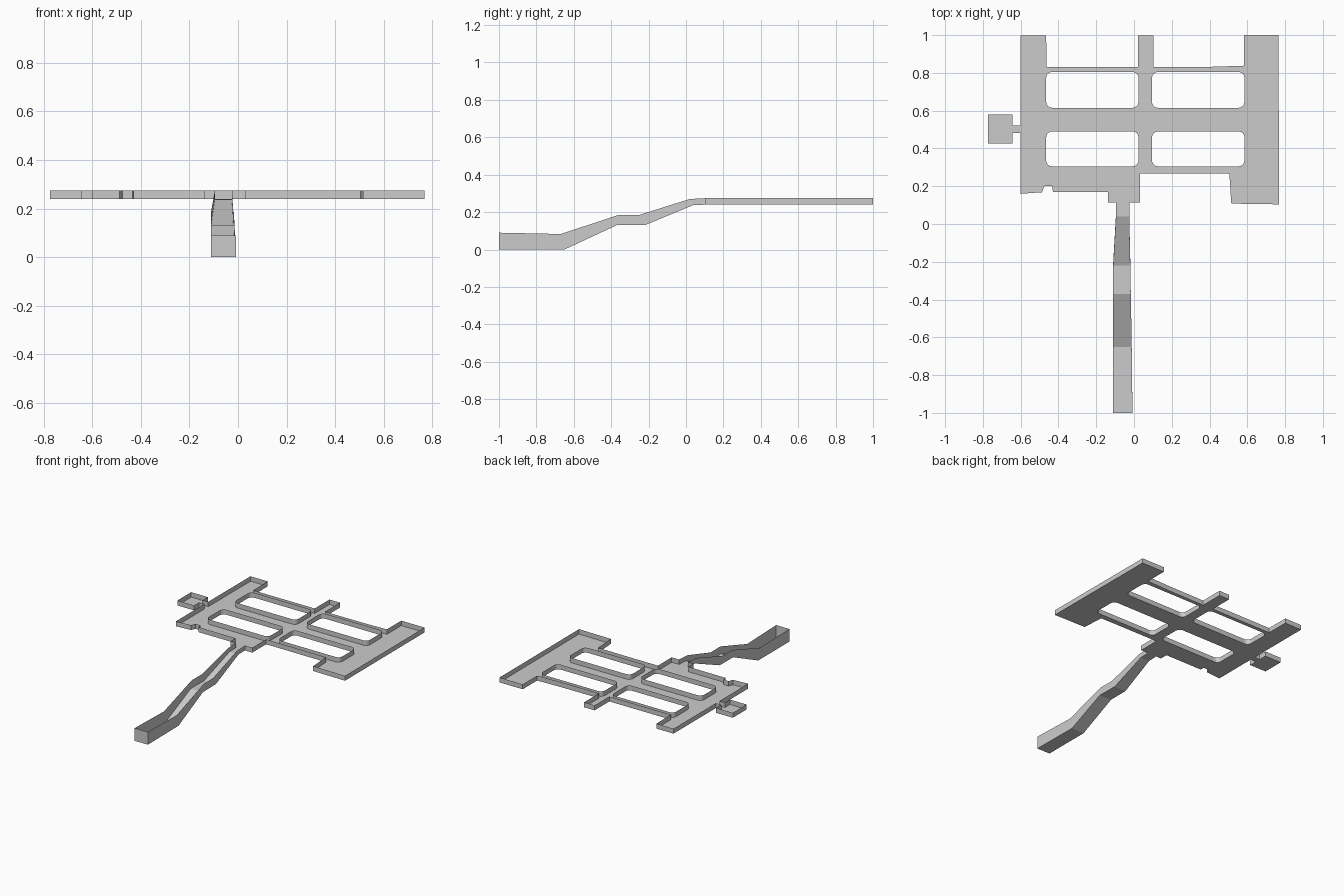
import bpy, bmesh
from math import cos, sin, pi

if "Cube" in bpy.data.objects:
    bpy.data.objects.remove(bpy.data.objects["Cube"])

FLOOR, RIM = 0.24, 0.275


def finish(bm, name):
    # floor faces down, walls face outwards
    bmesh.ops.recalc_face_normals(bm, faces=bm.faces)
    if sum(f.normal.z * f.calc_area() for f in bm.faces) > 0:
        bmesh.ops.reverse_faces(bm, faces=bm.faces)
    mesh = bpy.data.meshes.new(name)
    bm.to_mesh(mesh)
    bm.free()
    bpy.context.collection.objects.link(bpy.data.objects.new(name, mesh))


def rounded_rect(x0, x1, y0, y1, r=0.032, n=4):
    corners = [(x1 - r, y1 - r), (x0 + r, y1 - r), (x0 + r, y0 + r), (x1 - r, y0 + r)]
    return [(cx + r * cos((q + i / n) * pi / 2), cy + r * sin((q + i / n) * pi / 2))
            for q, (cx, cy) in enumerate(corners) for i in range(n + 1)]


# Tray outline; the first edge is the open mouth of the chute
outline = [(-0.095, 0.113), (-0.025, 0.113), (0.033, 0.113), (0.033, 0.268),
           (0.505, 0.266), (0.515, 0.108), (0.768, 0.104), (0.765, 1.0),
           (0.583, 1.0), (0.583, 0.838), (0.40, 0.832), (0.102, 0.83),
           (0.102, 0.998), (0.02, 0.998), (0.02, 0.832), (-0.463, 0.832),
           (-0.465, 0.997), (-0.60, 0.997), (-0.60, 0.522), (-0.643, 0.522),
           (-0.643, 0.58), (-0.774, 0.58), (-0.774, 0.425), (-0.643, 0.425),
           (-0.643, 0.482), (-0.60, 0.482), (-0.60, 0.16), (-0.487, 0.168),
           (-0.475, 0.20), (-0.434, 0.20), (-0.429, 0.17), (-0.137, 0.17),
           (-0.137, 0.113)]
windows = [rounded_rect(x0, x1, y0, y1)
           for x0, x1 in ((-0.465, 0.024), (0.095, 0.585))
           for y0, y1 in ((0.305, 0.49), (0.615, 0.805))]

# Tray: floor with four windows, thin rim round every edge
bm = bmesh.new()
edges = []
for loop in [outline] + windows:
    vs = [bm.verts.new((x, y, FLOOR)) for x, y in loop]
    edges += [bm.edges.new((a, b)) for a, b in zip(vs, vs[1:] + vs[:1])]
mouth = edges[0]
bmesh.ops.triangle_fill(bm, edges=edges, use_beauty=True, use_dissolve=False,
                        normal=(0, 0, -1))
walls = bmesh.ops.extrude_edge_only(bm, edges=[e for e in edges if e != mouth])
for v in walls["geom"]:
    if isinstance(v, bmesh.types.BMVert):
        v.co.z = RIM
finish(bm, "tray")

# Chute stations: y and z of floor, y and z of rim, left x, right x
stations = [(-1.0, 0.0, -1.0, 0.09, -0.112, -0.008),
            (-0.65, 0.0, -0.67, 0.083, -0.112, -0.012),
            (-0.37, 0.13, -0.36, 0.185, -0.112, -0.017),
            (-0.22, 0.13, -0.25, 0.185, -0.111, -0.019),
            (0.04, 0.238, 0.02, 0.27, -0.096, -0.025),
            (0.113, FLOOR, 0.113, RIM, -0.095, -0.025)]

# Chute: open-topped stepped channel with a closed front end
bm = bmesh.new()
rows = [[bm.verts.new(p) for p in ((l, yt, zt), (l, yb, zb), (r, yb, zb), (r, yt, zt))]
        for yb, zb, yt, zt, l, r in stations]
for a, b in zip(rows, rows[1:]):
    for i in range(3):
        bm.faces.new((a[i], a[i + 1], b[i + 1], b[i]))
bm.faces.new(rows[0])
finish(bm, "chute")
